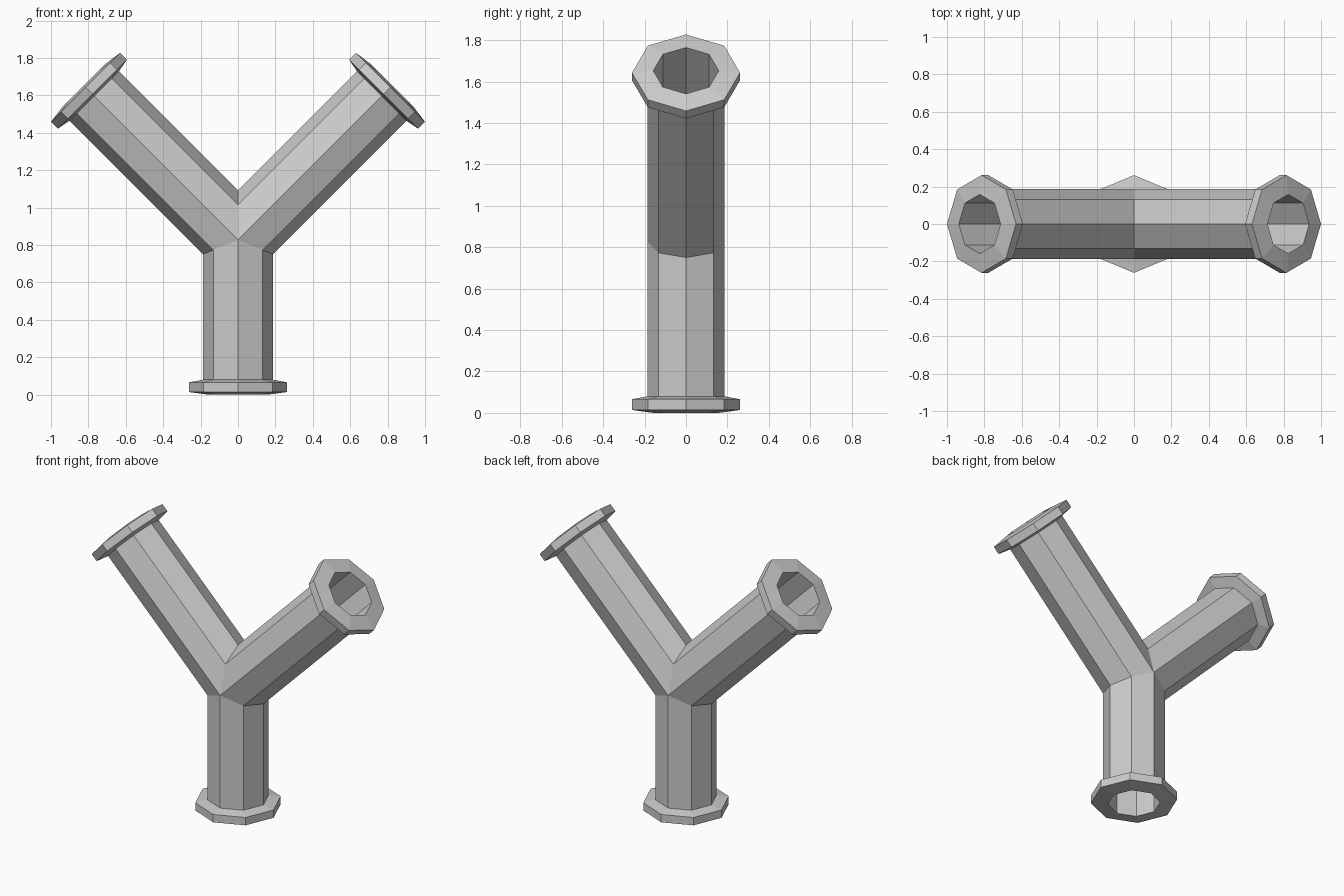
import bpy, bmesh
from math import sin, cos, tan, tau, radians
from mathutils import Vector

cube = bpy.data.objects.get("Cube")
if cube:
    bpy.data.objects.remove(cube, do_unlink=True)

SIDES = 8
PIPE_R, BORE_R, RIM_R = 0.187, 0.158, 0.261
JUNCTION = Vector((0, 0, 0.828))

# One plain grey for the whole fitting
grey = bpy.data.materials.new("light_grey")
grey.use_nodes = True
colour = (0.6, 0.6, 0.6, 1)
grey.diffuse_color = colour
grey.node_tree.nodes["Principled BSDF"].inputs["Base Color"].default_value = colour


def branch(name, direction, lateral, length, slope_pos, slope_neg):
    """Hollow flanged pipe, mitred at the junction; slopes are for each lateral side."""
    d, u = Vector(direction).normalized(), Vector(lateral).normalized()
    v = d.cross(u)
    # (radius, distance along the pipe); None marks the mitred end
    profile = [
        (PIPE_R, None),
        (PIPE_R, length - 0.08),
        (RIM_R, length - 0.066),
        (RIM_R, length - 0.014),
        (BORE_R, length),
        (BORE_R, None),
    ]
    bm = bmesh.new()
    rings = []
    for radius, along in profile:
        ring = []
        for k in range(SIDES):
            a = radius * cos(tau * k / SIDES)
            b = radius * sin(tau * k / SIDES)
            s = along
            if s is None:
                s = a * slope_pos if a > 0 else -a * slope_neg
            ring.append(bm.verts.new(JUNCTION + d * s + u * a + v * b))
        rings.append(ring)
    for low, high in zip(rings, rings[1:]):
        for k in range(SIDES):
            n = (k + 1) % SIDES
            bm.faces.new((low[k], low[n], high[n], high[k]))
    mesh = bpy.data.meshes.new(name)
    bm.to_mesh(mesh)
    bm.free()
    mesh.materials.append(grey)
    obj = bpy.data.objects.new(name, mesh)
    bpy.context.collection.objects.link(obj)


# Stem and two arms at 45 degrees, meeting on shared mitre planes
wide = tan(radians(22.5))
branch("stem_pipe", (0, 0, -1), (1, 0, 0), JUNCTION.z, wide, wide)
for name, side in (("left_arm_pipe", 1), ("right_arm_pipe", -1)):
    branch(name, (side, 0, 1), (-side, 0, 1), 1.167, 1, wide)
